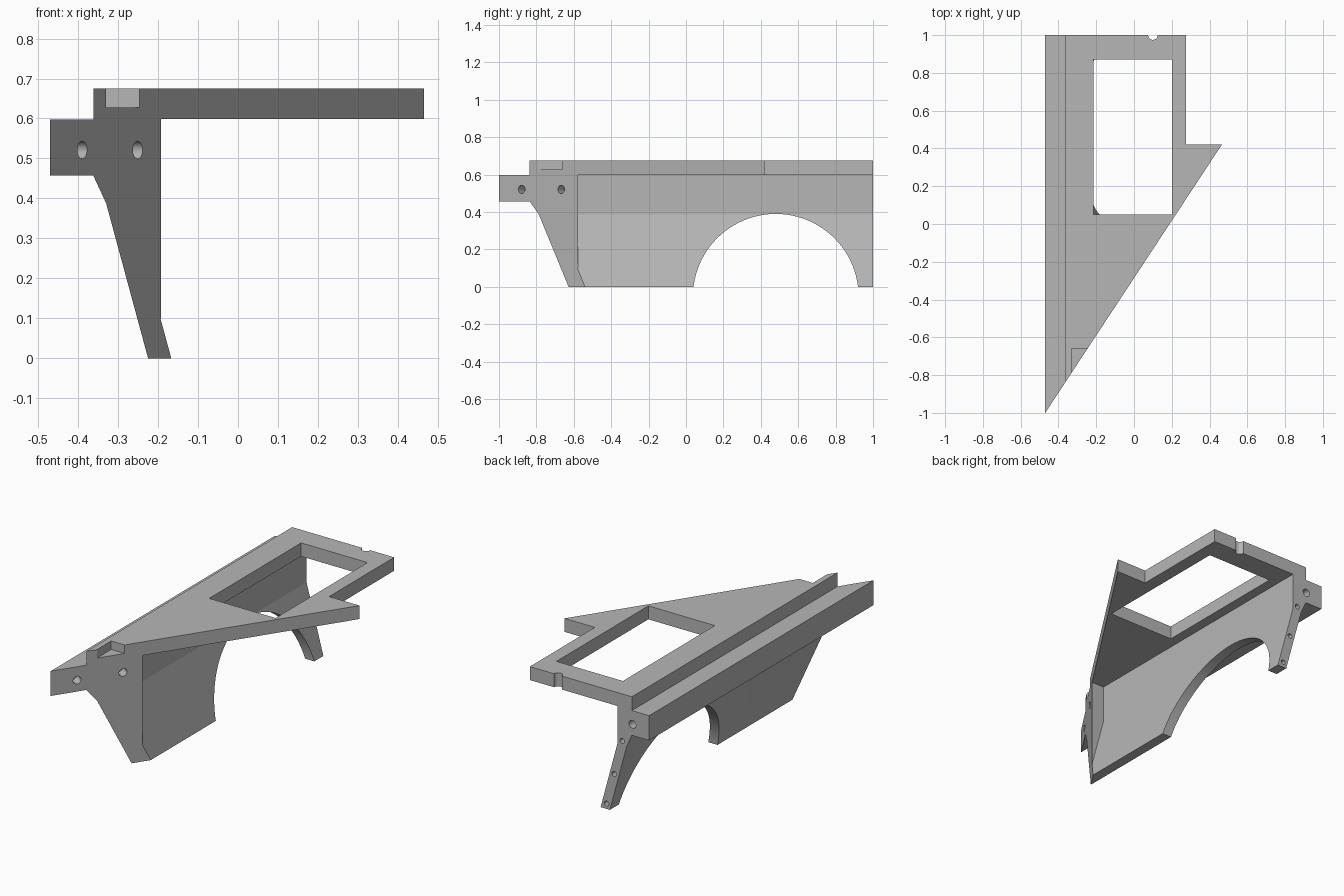
import bpy, bmesh, math
from mathutils import Vector

if "Cube" in bpy.data.objects:
    bpy.data.objects.remove(bpy.data.objects["Cube"], do_unlink=True)

grey = bpy.data.materials.new("plain_grey")
grey.use_nodes = True
COLOUR = (0.47, 0.47, 0.47, 1)
grey.diffuse_color = COLOUR
grey.node_tree.nodes["Principled BSDF"].inputs["Base Color"].default_value = COLOUR


def prism(name, outline, axis, low, high):
    """Extrude a 2D outline along one axis (the other two keep their order)."""
    def place(p, t):
        co = list(p)
        co.insert("xyz".index(axis), t)
        return co
    bm = bmesh.new()
    face = bm.faces.new([bm.verts.new(place(p, low)) for p in outline])
    new = bmesh.ops.extrude_face_region(bm, geom=[face])["geom"]
    shift = Vector(place((0, 0), high - low))
    bmesh.ops.translate(bm, vec=shift, verts=[v for v in new if isinstance(v, bmesh.types.BMVert)])
    bmesh.ops.recalc_face_normals(bm, faces=bm.faces)
    return add_object(name, bm)


def add_object(name, bm):
    mesh = bpy.data.meshes.new(name)
    bm.to_mesh(mesh)
    bm.free()
    mesh.materials.append(grey)
    obj = bpy.data.objects.new(name, mesh)
    bpy.context.collection.objects.link(obj)
    return obj


def rect(x0, y0, x1, y1):
    return [(x0, y0), (x1, y0), (x1, y1), (x0, y1)]


def bore(name, centre, direction, radius, depth, sides=32):
    """Round cutter centred on a surface point, reaching depth to both sides."""
    bm = bmesh.new()
    bmesh.ops.create_cone(bm, cap_ends=True, segments=sides, radius1=radius,
                          radius2=radius, depth=2 * depth)
    obj = add_object(name, bm)
    obj.rotation_mode = 'QUATERNION'
    obj.rotation_quaternion = Vector(direction).to_track_quat('Z', 'Y')
    obj.location = centre
    return obj


def combine(target, other, operation):
    other.hide_render = True
    mod = target.modifiers.new(operation.lower(), 'BOOLEAN')
    mod.operation, mod.object, mod.solver = operation, other, 'EXACT'
    bpy.context.view_layer.update()
    bpy.context.view_layer.objects.active = target
    bpy.ops.object.modifier_apply(modifier=mod.name)
    bpy.data.objects.remove(other, do_unlink=True)


# Side wall with its outer flange, one cross-section along the length
wall_profile = [(-0.47, 0.457), (-0.47, 0.597), (-0.362, 0.597), (-0.362, 0.675),
                (-0.272, 0.675), (-0.272, 0.388), (-0.167, 0), (-0.225, 0),
                (-0.33, 0.388), (-0.362, 0.457)]
panel = prism("bracket_panel", wall_profile, "y", -1.2, 1)

# Filled front bulkhead
bulkhead = [(-0.3, 0.62), (-0.15, 0.62), (-0.15, 0.1), (-0.22, 0.1), (-0.3, 0.385)]
combine(panel, prism("bulkhead", bulkhead, "y", -1.2, -0.578), 'UNION')

# Top plate with the side step
plate = [(-0.362, 1), (0.275, 1), (0.275, 0.42), (0.465, 0.42), (0.465, -1.2), (-0.362, -1.2)]
combine(panel, prism("top_plate", plate, "z", 0.599, 0.675), 'UNION')

# Diagonal front cut
corner, tip = Vector((-0.47, -1)), Vector((0.465, 0.42))
along = tip - corner
diagonal = [corner - along * 0.3, tip + along * 0.3, (1.3, -1.6)]
combine(panel, prism("diagonal_cutter", diagonal, "z", -0.5, 1), 'DIFFERENCE')

# Plate window and front rebate
combine(panel, prism("window_cutter", rect(-0.215, 0.05, 0.2, 0.87), "z", 0.5, 0.8), 'DIFFERENCE')
combine(panel, prism("rebate_cutter", rect(-0.33, -1, -0.1, -0.66), "z", 0.627, 0.8), 'DIFFERENCE')

# Wheel arch and small notch in the back edge
combine(panel, bore("arch_cutter", (-0.3, 0.48, -0.053), (1, 0, 0), 0.443, 0.4, 96), 'DIFFERENCE')
combine(panel, bore("notch_cutter", (0.1, 1, 0.64), (0, 0, 1), 0.025, 0.2), 'DIFFERENCE')

# Bolt holes square to the diagonal front
normal = (along.y, -along.x, 0)
for x in (-0.39, -0.251):
    y = corner.y + (x - corner.x) * along.y / along.x
    combine(panel, bore("front_hole", (x, y, 0.521), normal, 0.022, 0.06), 'DIFFERENCE')

# Bolt holes in the back end: one in the flange, three down the leg
for x, z, radius in ((-0.365, 0.52, 0.022), (-0.302, 0.41, 0.014),
                     (-0.252, 0.21, 0.014), (-0.204, 0.03, 0.014)):
    depth = 0.1 if z > 0.3 else 0.05
    combine(panel, bore("back_hole", (x, 1, z), (0, 1, 0), radius, depth), 'DIFFERENCE')

# Smooth the bores, keep every corner sharp
bpy.ops.object.select_all(action='DESELECT')
panel.select_set(True)
bpy.context.view_layer.objects.active = panel
bpy.ops.object.shade_smooth_by_angle(angle=math.radians(14))
